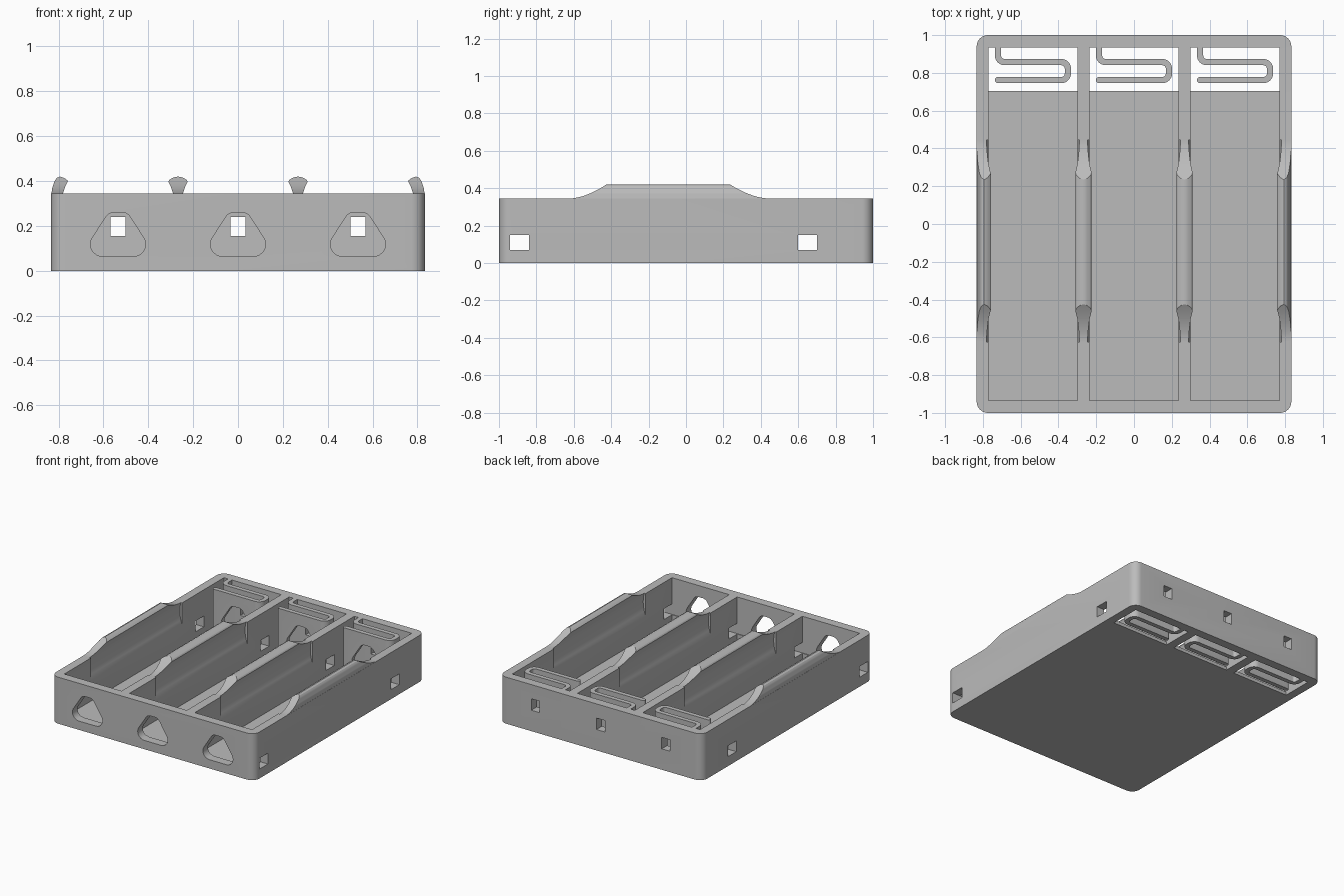
import bpy, bmesh, math
from mathutils import Vector

old = bpy.data.objects.get("Cube")
if old:
    bpy.data.objects.remove(old, do_unlink=True)

grey = bpy.data.materials.new("plain grey")
grey.use_nodes = True
grey.diffuse_color = (0.5, 0.5, 0.5, 1)
grey.node_tree.nodes["Principled BSDF"].inputs["Base Color"].default_value = (0.5, 0.5, 0.5, 1)

RIM, FLOOR, TOP = 0.345, 0.025, 0.42
HALF = 0.235                     # half width of a pocket
BAYS = (-0.535, 0, 0.535)        # pocket centres


def prism(name, points, axis, lo, hi):
    """Extrude a 2D outline along the given axis."""
    place = {"x": lambda a, b, t: (t, a, b),
             "y": lambda a, b, t: (a, t, b),
             "z": lambda a, b, t: (a, b, t)}[axis]
    bm = bmesh.new()
    rings = [[bm.verts.new(place(a, b, t)) for a, b in points] for t in (lo, hi)]
    for ring in rings:
        bm.faces.new(ring)
    n = len(points)
    for i in range(n):
        j = (i + 1) % n
        bm.faces.new((rings[0][i], rings[0][j], rings[1][j], rings[1][i]))
    bmesh.ops.recalc_face_normals(bm, faces=bm.faces)
    mesh = bpy.data.meshes.new(name)
    bm.to_mesh(mesh)
    bm.free()
    mesh.materials.append(grey)
    obj = bpy.data.objects.new(name, mesh)
    bpy.context.collection.objects.link(obj)
    return obj


def combine(obj, tool, operation):
    """Apply a boolean and discard the tool."""
    mod = obj.modifiers.new("bool", "BOOLEAN")
    mod.operation, mod.object, mod.solver = operation, tool, "EXACT"
    graph = bpy.context.evaluated_depsgraph_get()
    mesh = bpy.data.meshes.new_from_object(obj.evaluated_get(graph))
    obj.modifiers.clear()
    obj.data = mesh
    bpy.data.objects.remove(tool, do_unlink=True)


def rect(a0, a1, b0, b1):
    return [(a0, b0), (a1, b0), (a1, b1), (a0, b1)]


def arc(cx, cy, r, start, end, steps=8):
    angles = [math.radians(start + (end - start) * i / steps) for i in range(steps + 1)]
    return [(cx + r * math.cos(a), cy + r * math.sin(a)) for a in angles]


def ribbon(path, radius, half):
    """Outline of a bent strip with rounded bends and a round far end."""
    pts = [Vector(p) for p in path]
    line = [pts[0]]
    for a, b, c in zip(pts, pts[1:], pts[2:]):
        u, v = (a - b).normalized(), (c - b).normalized()
        centre = b + (u + v) * radius
        for i in range(9):
            t = math.pi / 2 * i / 8
            line.append(centre - v * radius * math.cos(t) - u * radius * math.sin(t))
    line.append(pts[-1])
    left, right = [], []
    for i, p in enumerate(line):
        d = (line[min(i + 1, len(line) - 1)] - line[max(i - 1, 0)]).normalized()
        n = Vector((-d.y, d.x)) * half
        left.append(p + n)
        right.append(p - n)
    cap = [pts[-1] + n * math.cos(t) + d * half * math.sin(t)
           for t in (math.pi * i / 8 for i in range(1, 8))]
    return [tuple(p) for p in left + cap + right[::-1]]


# Tray block with rounded upright corners
W, R = 0.833, 0.06
outline = []
for sx, sy, start in ((1, 1, 0), (-1, 1, 90), (-1, -1, 180), (1, -1, 270)):
    outline += arc(sx * (W - R), sy * (1 - R), R, start, start + 90)
tray = prism("tray", outline, "z", 0, RIM)

# Pockets, each with an open slot through the floor at the back
pocket = [(-0.935, FLOOR), (0.705, FLOOR), (0.705, -0.1),
          (0.935, -0.1), (0.935, 0.6), (-0.935, 0.6)]
for c in BAYS:
    combine(tray, prism("pocket_cut", pocket, "x", c - HALF, c + HALF), "DIFFERENCE")

# Raised grips on the four long walls
steps = [i / 10 for i in range(11)]
side = [(-0.62 + 0.195 * t, RIM + 0.075 * t ** 1.7) for t in steps]
side += [(0.44 - 0.205 * t, RIM + 0.075 * t ** 1.7) for t in reversed(steps)]
side += [(0.44, 0.33), (-0.62, 0.33)]
divider = [(-0.045, 0.3), (0.045, 0.3), (0.045, 0.395), (0.038, 0.406), (0.02, 0.416),
           (0, TOP), (-0.02, 0.416), (-0.038, 0.406), (-0.045, 0.395)]
edge = [(0.757, 0.3), (0.832, 0.3), (0.832, RIM), (0.828, 0.37), (0.818, 0.4),
        (0.808, 0.414), (0.793, TOP), (0.775, 0.414), (0.757, 0.4)]
sections = [[(x + m, z) for x, z in divider] for m in (-0.2675, 0.2675)]
sections += [edge, [(-x, z) for x, z in edge]]
for section in sections:
    grip = prism("grip", section, "y", -0.7, 0.6)
    combine(grip, prism("grip_shape", side, "x", -1, 1), "INTERSECT")
    combine(tray, grip, "UNION")

# Round hollows that undercut the grips
for c in BAYS:
    hollow = prism("hollow_cut", arc(c, 0.28, 0.254, 0, 352.5, 47), "y", -0.625, 0.445)
    combine(tray, hollow, "DIFFERENCE")

# Bent springs at the back of each pocket
for c in BAYS:
    path = [(c - 0.185, 0.95), (c - 0.185, 0.857), (c + 0.185, 0.857),
            (c + 0.185, 0.762), (c - 0.185, 0.762)]
    combine(tray, prism("spring", ribbon(path, 0.035, 0.0165), "z", 0, RIM), "UNION")

# Contact openings: rounded triangles in front, square holes behind
for c in BAYS:
    triangle = (arc(c + 0.07, 0.118, 0.053, -90, 29) + arc(c + 0.017, 0.215, 0.045, 29, 90)
                + arc(c - 0.017, 0.215, 0.045, 90, 151) + arc(c - 0.07, 0.118, 0.053, 151, 270))
    for lo, hi in ((-1.1, -0.9), (0.72, 0.8)):
        combine(tray, prism("triangle_cut", triangle, "y", lo, hi), "DIFFERENCE")
    square = rect(c - 0.034, c + 0.034, 0.155, 0.24)
    combine(tray, prism("square_cut", square, "y", 0.8, 1.1), "DIFFERENCE")

# Wire windows through all long walls
for lo, hi in ((-0.94, -0.84), (0.6, 0.7)):
    combine(tray, prism("window_cut", rect(lo, hi, 0.07, 0.15), "x", -1, 1), "DIFFERENCE")

# Smooth shading with crisp edges
bpy.ops.object.select_all(action="DESELECT")
tray.select_set(True)
bpy.context.view_layer.objects.active = tray
bpy.ops.object.shade_smooth_by_angle(angle=math.radians(30))
